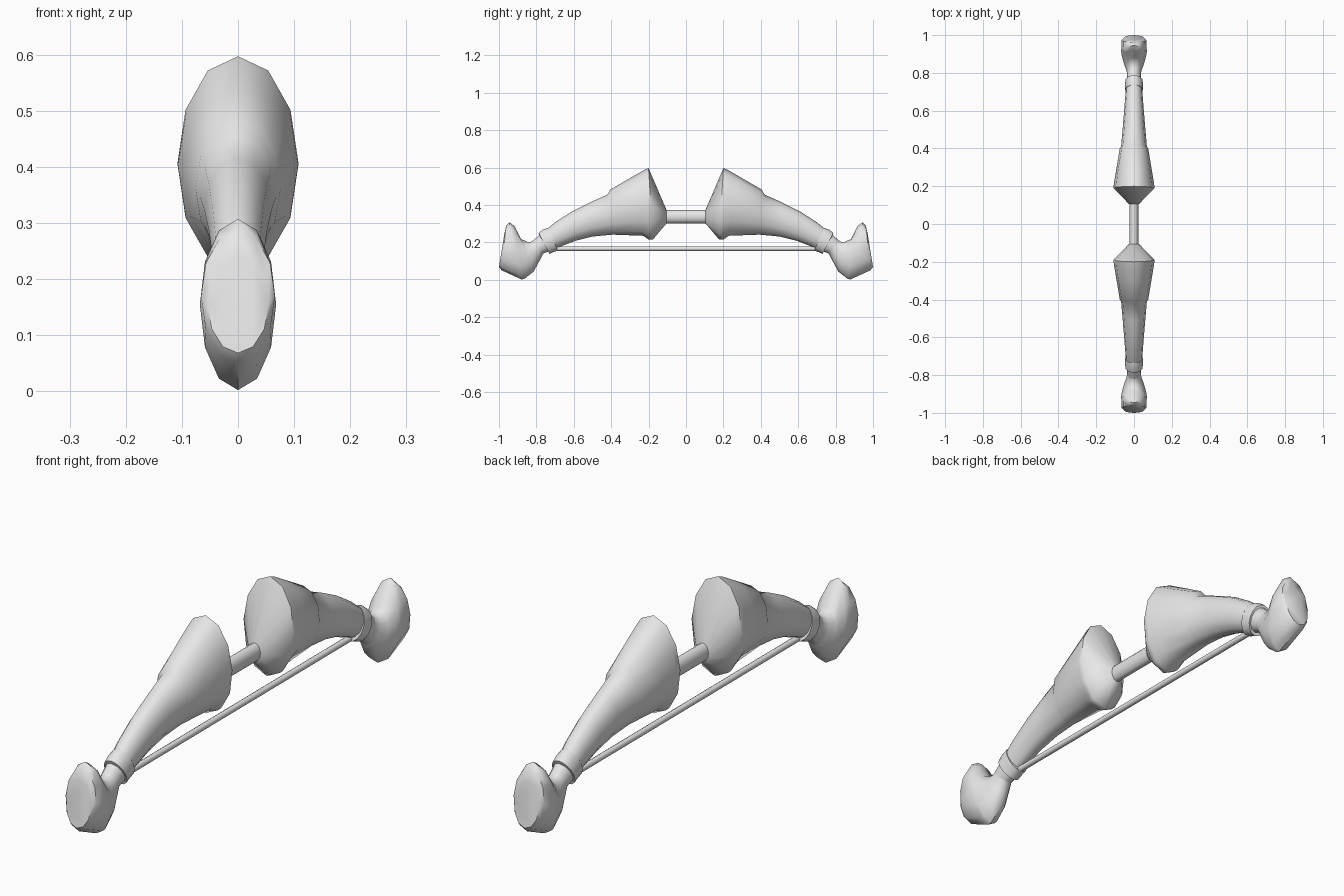
import bpy, bmesh, math
from mathutils import Vector

old = bpy.data.objects.get("Cube")
if old:
    bpy.data.objects.remove(old, do_unlink=True)

gray = bpy.data.materials.new("plain_gray")
gray.use_nodes = True
gray.diffuse_color = (0.8, 0.8, 0.8, 1)
gray.node_tree.nodes["Principled BSDF"].inputs["Base Color"].default_value = (0.8, 0.8, 0.8, 1)


def loft(name, rings, sign=1, sides=12, angle=50):
    """Skin oval rings given as (top y, top z, bottom y, bottom z, half width)."""
    bm = bmesh.new()
    loops = []
    for ty, tz, by, bz, w in rings:
        top, bot = Vector((0, ty * sign, tz)), Vector((0, by * sign, bz))
        mid, half = (top + bot) / 2, (top - bot) / 2
        loop = []
        for i in range(sides):
            a = math.tau * i / sides
            loop.append(bm.verts.new(mid + half * math.cos(a) + Vector((w * math.sin(a), 0, 0))))
        loops.append(loop)
    for a, b in zip(loops, loops[1:]):
        for i in range(sides):
            j = (i + 1) % sides
            bm.faces.new((a[i], a[j], b[j], b[i]))
    bm.faces.new(loops[0])
    bm.faces.new(loops[-1])
    bmesh.ops.recalc_face_normals(bm, faces=bm.faces)
    mesh = bpy.data.meshes.new(name)
    bm.to_mesh(mesh)
    bm.free()
    mesh.materials.append(gray)
    obj = bpy.data.objects.new(name, mesh)
    bpy.context.collection.objects.link(obj)
    bpy.ops.object.select_all(action='DESELECT')
    obj.select_set(True)
    bpy.context.view_layer.objects.active = obj
    bpy.ops.object.shade_smooth_by_angle(angle=math.radians(angle))
    return obj


# Flared shoulder tapering along the leg to the ankle
limb = [
    (0.105, 0.375, 0.105, 0.300, 0.026),
    (0.200, 0.597, 0.178, 0.214, 0.108),
    (0.222, 0.588, 0.200, 0.214, 0.107),
    (0.300, 0.543, 0.228, 0.235, 0.098),
    (0.405, 0.482, 0.390, 0.241, 0.076),
    (0.420, 0.455, 0.405, 0.240, 0.068),
    (0.510, 0.415, 0.500, 0.231, 0.060),
    (0.610, 0.365, 0.590, 0.209, 0.052),
    (0.700, 0.307, 0.660, 0.182, 0.046),
    (0.760, 0.258, 0.710, 0.160, 0.041),
    (0.825, 0.204, 0.762, 0.141, 0.036),
]
# Hoof-shaped tip with an upturned toe and a slanted sole
hoof = [
    (0.800, 0.220, 0.745, 0.150, 0.036),
    (0.828, 0.203, 0.764, 0.140, 0.036),
    (0.850, 0.203, 0.785, 0.098, 0.042),
    (0.882, 0.218, 0.815, 0.043, 0.053),
    (0.918, 0.288, 0.865, 0.004, 0.065),
    (0.945, 0.307, 0.880, 0.002, 0.068),
    (0.962, 0.288, 0.985, 0.050, 0.066),
    (0.972, 0.240, 1.000, 0.068, 0.054),
]
# Collar wrapped around the ankle
collar = [
    (0.735, 0.270, 0.690, 0.168, 0.038),
    (0.737, 0.278, 0.686, 0.156, 0.047),
    (0.765, 0.268, 0.708, 0.148, 0.047),
    (0.788, 0.250, 0.730, 0.138, 0.046),
    (0.784, 0.238, 0.732, 0.150, 0.036),
]
for side, sign in (("back", 1), ("front", -1)):
    loft(side + "_limb", limb, sign)
    loft(side + "_hoof", hoof, sign)
    loft(side + "_collar", collar, sign, 16, 35)

# Grip bar and string
loft("grip", [(-0.13, 0.372, -0.13, 0.302, 0.024), (0.13, 0.372, 0.13, 0.302, 0.024)])
loft("string", [(-0.72, 0.178, -0.72, 0.154, 0.012), (0.72, 0.178, 0.72, 0.154, 0.012)], sides=8)
